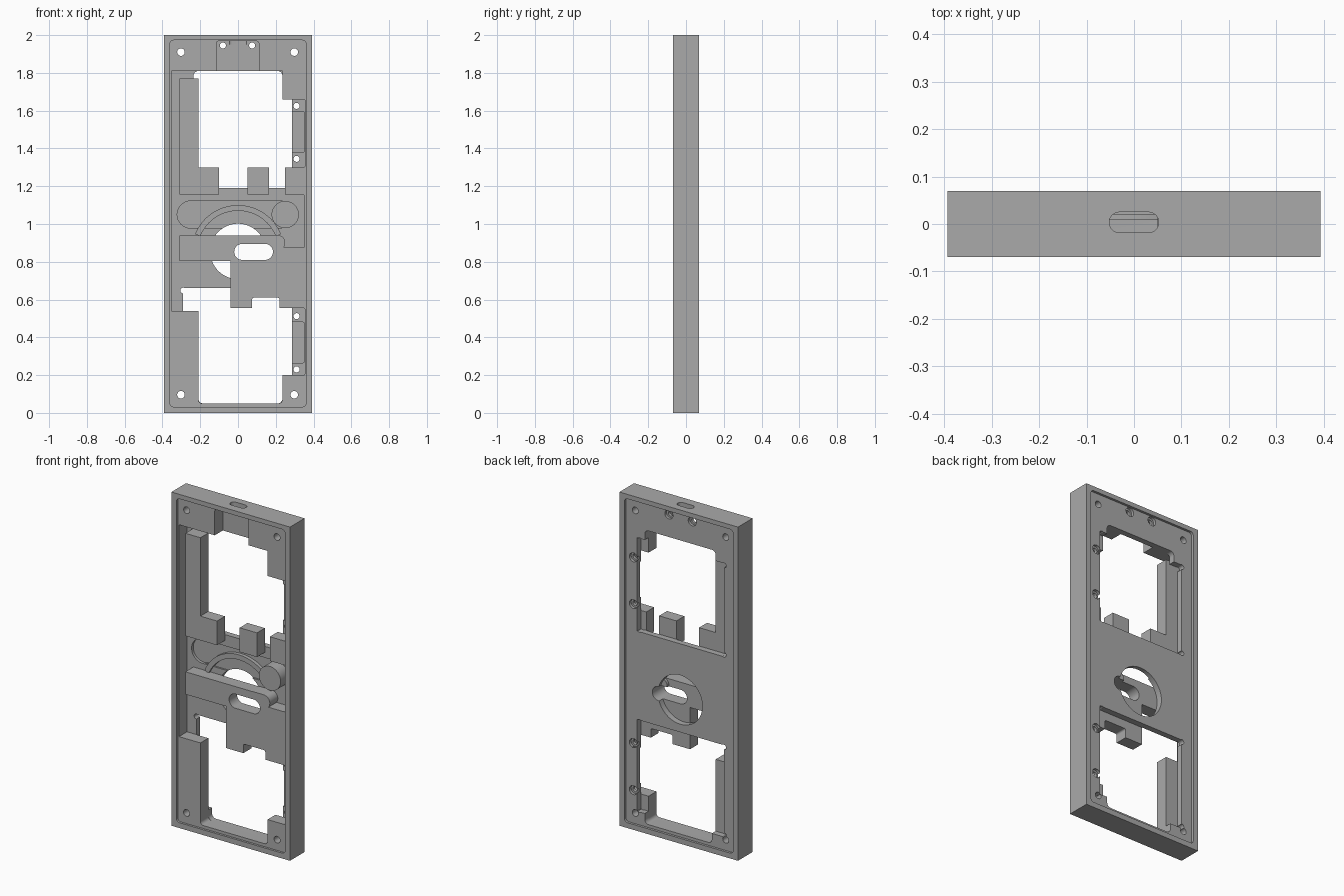
import bpy, bmesh, math
from mathutils import Vector

cube = bpy.data.objects.get("Cube")
if cube:
    bpy.data.objects.remove(cube, do_unlink=True)

# Material
metal = bpy.data.materials.new("plain grey metal")
metal.use_nodes = True
GREY = (0.4, 0.4, 0.4, 1)
metal.diffuse_color = GREY
metal.node_tree.nodes["Principled BSDF"].inputs["Base Color"].default_value = GREY

# Depth levels, front to back
FRONT, FACE, FLOOR, REAR, BACK = -0.069, -0.056, 0.02, 0.055, 0.069
OUT = 0.1


def outline(x0, x1, z0, z1, r):
    """Rectangle outline with rounded corners."""
    if r <= 0:
        return [(x0, z0), (x1, z0), (x1, z1), (x0, z1)]
    r = min(r, (x1 - x0) / 2, (z1 - z0) / 2)
    steps = 12 if r > 0.03 else 6
    corners = [(x1 - r, z1 - r), (x0 + r, z1 - r), (x0 + r, z0 + r), (x1 - r, z0 + r)]
    pts = []
    for q, (cx, cz) in enumerate(corners):
        for i in range(steps + 1):
            a = math.pi / 2 * (q + i / steps)
            pts.append((cx + r * math.cos(a), cz + r * math.sin(a)))
    return pts


def prism(name, pts, d0, d1, vertical=False):
    """Extrude an outline along y, or along z when vertical."""
    place = (lambda u, v, d: Vector((u, v, d))) if vertical else (lambda u, v, d: Vector((u, d, v)))
    bm = bmesh.new()
    face = bm.faces.new([bm.verts.new(place(u, v, d0)) for u, v in pts])
    ext = bmesh.ops.extrude_face_region(bm, geom=[face])
    moved = [g for g in ext["geom"] if isinstance(g, bmesh.types.BMVert)]
    bmesh.ops.translate(bm, verts=moved, vec=place(0, 0, d1 - d0))
    bmesh.ops.remove_doubles(bm, verts=bm.verts, dist=1e-5)
    bmesh.ops.recalc_face_normals(bm, faces=bm.faces)
    mesh = bpy.data.meshes.new(name)
    bm.to_mesh(mesh)
    bm.free()
    mesh.materials.append(metal)
    obj = bpy.data.objects.new(name, mesh)
    bpy.context.collection.objects.link(obj)
    return obj


def combine(tool, operation):
    tool.hide_render = True
    mod = body.modifiers.new("shape", 'BOOLEAN')
    mod.operation, mod.solver, mod.object = operation, 'EXACT', tool
    bpy.context.view_layer.objects.active = body
    bpy.ops.object.modifier_apply(modifier=mod.name)
    bpy.data.objects.remove(tool, do_unlink=True)


def cut(x0, x1, z0, z1, y0, y1, r=0.0):
    combine(prism("cutter", outline(x0, x1, z0, z1, r), y0, y1), 'DIFFERENCE')


def cut_round(x, z, r, y0, y1):
    cut(x - r, x + r, z - r, z + r, y0, y1, r)


def add(pts, y0, y1):
    combine(prism("addition", pts, y0, y1), 'UNION')


body = prism("housing_body", outline(-0.393, 0.393, 0, 2, 0), FRONT, BACK)

# Shallow rimmed recess on both sides
cut(-0.36, 0.36, 0.032, 1.973, -OUT, FACE, 0.02)
cut(-0.36, 0.36, 0.032, 1.973, REAR, OUT, 0.02)

# Deep front pockets: (x0, x1, z0, z1, corner radius)
pockets = [
    (-0.352, -0.31, 0.54, 1.81, 0),        # side channel
    (-0.33, 0.2, 1.77, 1.81, 0),           # gap over the column
    (-0.21, 0.235, 1.30, 1.81, 0),         # upper window
    (0.22, 0.355, 1.30, 1.66, 0.01),       # upper side pocket
    (-0.10, 0.05, 1.14, 1.31, 0),          # gaps between the posts
    (0.165, 0.25, 1.14, 1.31, 0),
    (-0.33, 0.353, 0.94, 1.155, 0.01),     # lever bay
    (0.19, 0.353, 0.875, 0.95, 0.01),
    (-0.33, -0.04, 0.54, 0.805, 0),        # bay under the arm
    (-0.21, 0.235, 0.05, 0.555, 0.02),     # lower window
    (-0.21, -0.04, 0.5, 0.6, 0),
    (0.075, 0.22, 0.53, 0.61, 0.01),
    (0.2, 0.355, 0.20, 0.555, 0.01),       # lower side pocket
    (-0.115, 0.11, 1.79, 1.968, 0.012),    # top pocket
]
for x0, x1, z0, z1, r in pockets:
    cut(x0, x1, z0, z1, -OUT, FLOOR, r)

# Windows in the back plate, with relieved corners
for low, high in ((1.19, 1.75), (0.11, 0.66)):
    cut(-0.29, 0.285, low, high, FLOOR - 0.001, OUT)
    for x in (-0.29, 0.27):
        for z in (low + 0.012, high - 0.012):
            cut_round(x, z, 0.015, FLOOR - 0.001, OUT)
cut(-0.235, 0.235, 1.70, 1.81, FLOOR - 0.001, OUT, 0.025)
cut(-0.21, 0.235, 0.05, 0.2, FLOOR - 0.001, OUT, 0.025)

# Deeper seats in the side pockets
for low in (1.38, 0.265):
    cut(0.25, 0.352, low, low + 0.215, 0, 0.03, 0.01)

# Lever track, round seat and cam hole
cut(-0.322, 0.322, 0.978, 1.122, 0, 0.03, 0.072)
cut_round(-0.25, 1.05, 0.072, 0, 0.036)

# Curved guide rib with flared ends
CZ = 0.855
arc = [math.radians(22 + 136 * i / 32) for i in range(33)]
rib = [(0.245 * math.cos(a), CZ + 0.245 * math.sin(a)) for a in arc]
rib += [(0.215 * math.cos(a), CZ + 0.215 * math.sin(a)) for a in reversed(arc)]
add(rib, 0.008, 0.04)
cut_round(0, CZ, 0.147, FLOOR - 0.001, OUT)

# Rounded arm end and raised knob
add(outline(0.1, 0.25, 0.86, 0.941, 0.04), FACE, 0.035)
add(outline(0.178, 0.322, 0.978, 1.122, 0.072), FACE, 0.045)

# Long slot through the arm
cut(-0.02, 0.185, 0.81, 0.895, -OUT, OUT, 0.043)

# Corner screw holes
for x in (-0.302, 0.298):
    for z in (0.096, 1.91):
        cut_round(x, z, 0.02, -OUT, OUT)

# Counterbored screw holes
for x, z in ((-0.08, 1.945), (0.075, 1.945), (0.31, 1.625), (0.31, 1.345),
             (0.31, 0.512), (0.31, 0.23)):
    cut_round(x, z, 0.016, -OUT, OUT)
    cut_round(x, z, 0.027, 0.038, OUT)

# Cable slot through the top
combine(prism("cutter", outline(-0.052, 0.052, -0.018, 0.025, 0.021), 1.95, 2.05, True), 'DIFFERENCE')

# Smooth curved walls, keep edges sharp
bpy.ops.object.select_all(action='DESELECT')
body.select_set(True)
bpy.context.view_layer.objects.active = body
bpy.ops.object.shade_smooth_by_angle(angle=math.radians(30))
